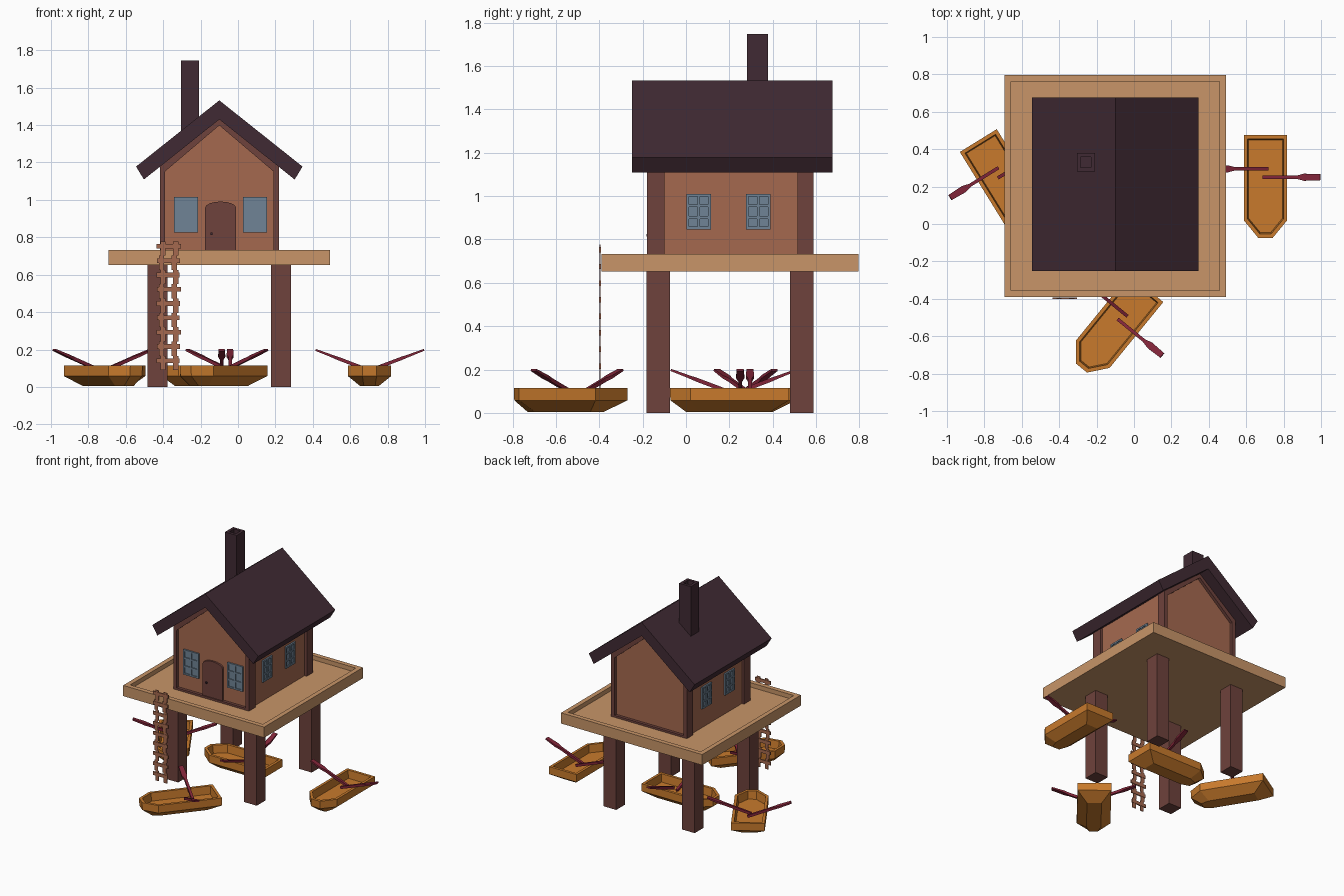
import bpy, bmesh, math
from mathutils import Matrix, Vector

if "Cube" in bpy.data.objects:
    bpy.data.objects.remove(bpy.data.objects["Cube"])


def material(name, hex_code):
    m = bpy.data.materials.new(name)
    rgb = [int(hex_code[i:i + 2], 16) / 255 for i in (0, 2, 4)]
    m.diffuse_color = [c / 12.92 if c < 0.04 else ((c + 0.055) / 1.055) ** 2.4 for c in rgb] + [1]
    m.use_nodes = True
    m.node_tree.nodes["Principled BSDF"].inputs["Base Color"].default_value = m.diffuse_color
    return m


BOAT = material("orange boat wood", "C87A2C")
DECK = material("light deck wood", "C89568")
WALL = material("wall brown", "A5694F")
TRIM = material("dark timber", "6E423C")
ROOF = material("roof plum", "402A33")
OAR = material("oar red", "822539")
GLASS = material("window blue", "708496")


def finish(name, bm, mat, matrix=None):
    bmesh.ops.recalc_face_normals(bm, faces=bm.faces)
    if matrix:
        bm.transform(matrix)
    me = bpy.data.meshes.new(name)
    bm.to_mesh(me)
    bm.free()
    me.materials.append(mat)
    ob = bpy.data.objects.new(name, me)
    bpy.context.collection.objects.link(ob)
    return ob


def loft(name, rings, mat, closed=False, matrix=None):
    """Bridge equal rings of points; cap the ends unless the loop is closed."""
    bm = bmesh.new()
    vs = [[bm.verts.new(p) for p in r] for r in rings]
    n = len(vs[0])
    pairs = list(zip(vs, vs[1:])) + ([(vs[-1], vs[0])] if closed else [])
    for a, b in pairs:
        for i in range(n):
            j = (i + 1) % n
            bm.faces.new((a[i], a[j], b[j], b[i]))
    if not closed:
        bm.faces.new(vs[0])
        bm.faces.new(vs[-1])
    return finish(name, bm, mat, matrix)


def boxes(name, spans, mat, matrix=None):
    """One object from boxes given as (x0, x1, y0, y1, z0, z1)."""
    bm = bmesh.new()
    for x0, x1, y0, y1, z0, z1 in spans:
        m = Matrix.Translation(((x0 + x1) / 2, (y0 + y1) / 2, (z0 + z1) / 2)) \
            @ Matrix.Diagonal((x1 - x0, y1 - y0, z1 - z0, 1))
        bmesh.ops.create_cube(bm, size=1, matrix=m)
    return finish(name, bm, mat, matrix)


def square(cx, cy, h, z):
    return [(cx + sx * h, cy + sy * h, z) for sx, sy in ((-1, -1), (1, -1), (1, 1), (-1, 1))]


def xz(profile, y):
    return [(x, y, z) for x, z in profile]


CX, CY = -0.10, 0.203   # house centre

# Platform with raised rim, and four stilts
loft("platform", [square(CX, CY, 0.593, 0.652), square(CX, CY, 0.593, 0.733),
                  square(CX, CY, 0.558, 0.733), square(CX, CY, 0.558, 0.70)], DECK)
for i, sx in enumerate((-1, 1)):
    for j, sy in enumerate((-1, 1)):
        x, y = CX + sx * 0.33, CY + sy * 0.33
        loft(f"stilt_{i}{j}", [square(x, y, 0.054, 0), square(x, y, 0.054, 0.66)], TRIM)


# House: gable frames with recessed panels, and side walls
def gable(h, z_low, z_eave, z_top):
    return [(CX - h, z_low), (CX + h, z_low), (CX + h, z_eave), (CX, z_top), (CX - h, z_eave)]


outer, inner = gable(0.318, 0.69, 1.177, 1.43), gable(0.29, 0.715, 1.152, 1.398)
for name, y0, y1 in (("front", -0.18, -0.10), ("back", 0.515, 0.587)):
    loft(name + "_gable_frame", [xz(outer, y0), xz(outer, y1), xz(inner, y1), xz(inner, y0)], TRIM, True)
    loft(name + "_wall", [xz(inner, y0 + 0.022), xz(inner, y1 - 0.022)], WALL)
for name, s in (("left", -1), ("right", 1)):
    a, b = sorted((CX + s * 0.30, CX + s * 0.27))
    boxes(name + "_wall", [(a, b, -0.11, 0.52, 0.69, 1.19)], WALL)

# Roof and hollow chimney
roof = [(-0.545, 1.178), (-0.10, 1.532), (0.345, 1.178), (0.303, 1.109), (-0.10, 1.43), (-0.503, 1.109)]
loft("roof", [xz(roof, -0.25), xz(roof, 0.675)], ROOF)
loft("chimney", [square(-0.257, 0.33, 0.049, 1.33), square(-0.257, 0.33, 0.049, 1.746),
                 square(-0.257, 0.33, 0.028, 1.746), square(-0.257, 0.33, 0.028, 1.60)], ROOF)

# Arched door with knob
arch = [(-0.176, 0.70), (-0.01, 0.70)] + [
    (-0.093 + 0.083 * math.cos(t * math.pi / 8), 0.957 + 0.034 * math.sin(t * math.pi / 8)) for t in range(9)]
loft("door", [xz(arch, -0.172), xz(arch, -0.15)], TRIM)
boxes("door_knob", [(-0.148, -0.136, -0.182, -0.170, 0.813, 0.825)], ROOF)


# Windows: pane, frame and glazing bars, facing local -y
def window(name, w, h, matrix):
    b, d, hw, hh = 0.006, -0.012, w / 2, h / 2
    parts = [(-hw, hw, -0.005, 0.01, -hh, hh)]
    parts += [(x - b, x + b, d, 0, -hh, hh) for x in (b - hw, 0, hw - b)]
    parts += [(-hw, hw, d, 0, z - b, z + b) for z in (b - hh, -hh / 3, hh / 3, hh - b)]
    boxes(name, parts, GLASS, matrix)


for i, x in enumerate((-0.278, 0.091)):
    window(f"front_window_{i}", 0.128, 0.19, Matrix.Translation((x, -0.158, 0.921)))
for side, s in (("left", -1), ("right", 1)):
    for i, y in enumerate((0.058, 0.333)):
        window(f"{side}_window_{i}", 0.113, 0.163,
               Matrix.Translation((CX + s * 0.30, y, 0.928)) @ Matrix.Rotation(s * math.pi / 2, 4, 'Z'))

# Thin crooked ladder
step = 0.0765
rungs = [(-0.436 + 0.004 * (i % 2), -0.314 + 0.004 * (i % 3), -0.401, -0.392,
          0.127 + i * step, 0.152 + i * step) for i in range(9)]
rails = []
for i in range(9):
    for x in (-0.405, -0.337):
        dx = 0.004 * (-1) ** i
        rails.append((x - 0.014 + dx, x + 0.014 + dx, -0.399, -0.394,
                      0.09 + i * step, min(0.777, 0.09 + (i + 1) * step)))
boxes("ladder", rungs + rails, WALL)


# Rowing boats: six-sided hull, bow towards local -y, with two oars
def hull_ring(half, bow_half, bow, shoulder, stern, z):
    side = [(half, stern, z), (half, shoulder, z), (bow_half, bow, z)]
    return side + [(-x, y, z) for x, y, z in reversed(side)]


def oar(name, inner_end, tip, matrix):
    a, b = Vector(inner_end), Vector(tip)
    d = (b - a).normalized()
    side = d.cross(Vector((0, 0, 1))).normalized()
    up = side.cross(d)
    length = (b - a).length
    rings = []
    for t, w, h in ((0, 0.009, 0.009), (length - 0.13, 0.009, 0.009), (length - 0.09, 0.019, 0.007),
                    (length, 0.016, 0.005)):
        c = a + d * t
        rings.append([c + side * (sx * w) + up * (sy * h) for sx, sy in ((-1, -1), (1, -1), (1, 1), (-1, 1))])
    loft(name, rings, OAR, matrix=matrix)


for i, (x, y, deg) in enumerate(((0.703, 0.20, 0), (-0.688, 0.212, 31.7),
                                 (-0.107, -0.557, -39.2), (-0.137, 0.222, -90))):
    m = Matrix.Translation((x, y, 0)) @ Matrix.Rotation(math.radians(deg), 4, 'Z')
    loft(f"boat_{i}", [hull_ring(0.05, 0.03, -0.20, -0.14, 0.19, 0.005),
                       hull_ring(0.116, 0.038, -0.272, -0.18, 0.275, 0.058),
                       hull_ring(0.116, 0.038, -0.275, -0.18, 0.275, 0.115),
                       hull_ring(0.096, 0.030, -0.253, -0.173, 0.255, 0.115),
                       hull_ring(0.090, 0.028, -0.245, -0.17, 0.25, 0.055)], BOAT, matrix=m)
    oar(f"left_oar_{i}", (0.013, 0.095, 0.083), (-0.288, 0.095, 0.198), m)
    oar(f"right_oar_{i}", (-0.013, 0.050, 0.083), (0.292, 0.050, 0.198), m)
